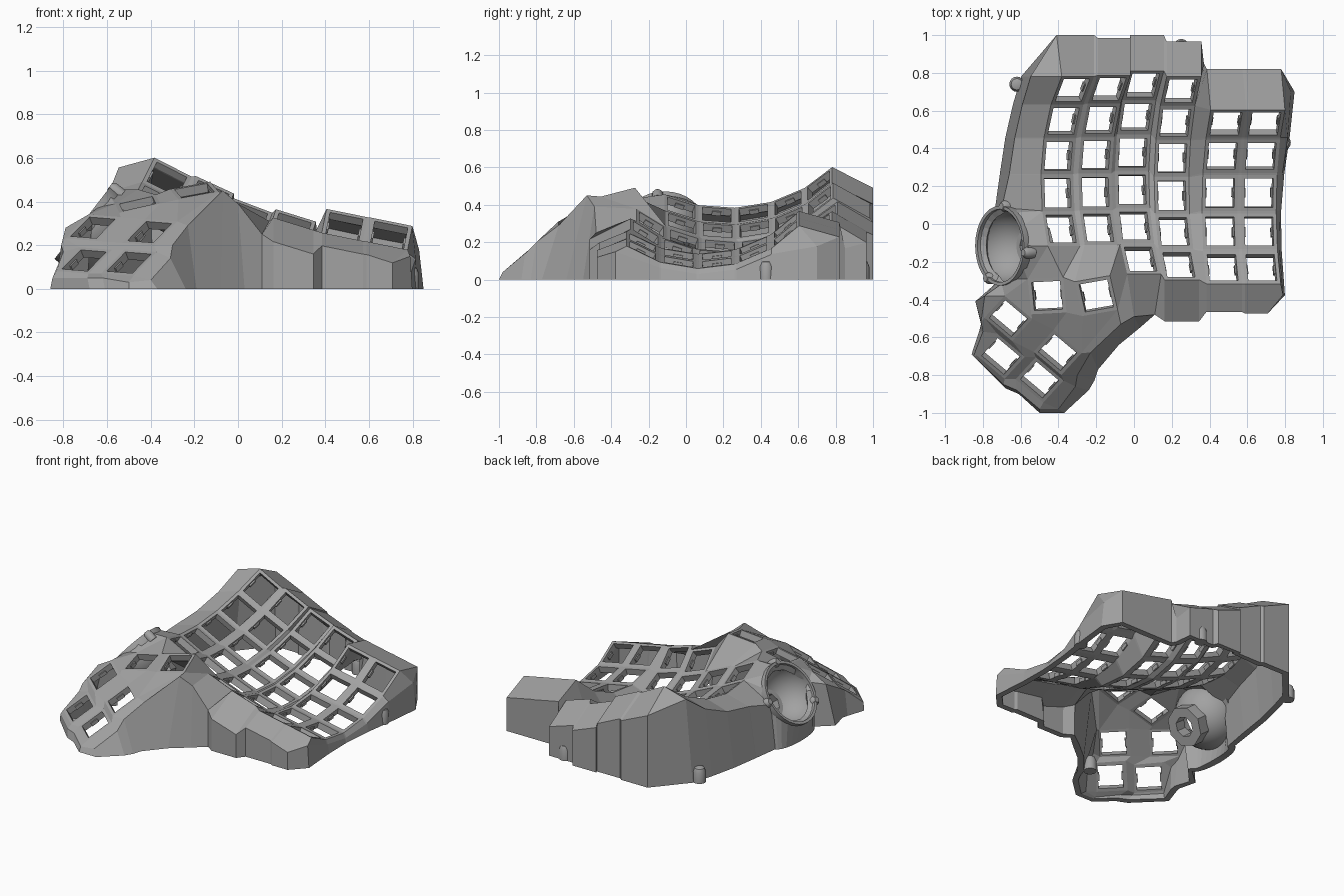
import bpy, bmesh, math
from mathutils import Vector as V, Matrix

if "Cube" in bpy.data.objects:
    bpy.data.objects.remove(bpy.data.objects["Cube"])

grey = bpy.data.materials.new("grey plastic")
grey.diffuse_color = (0.36, 0.36, 0.36, 1)
grey.use_nodes = True
grey.node_tree.nodes["Principled BSDF"].inputs["Base Color"].default_value = grey.diffuse_color


def finish(name, bm):
    mesh = bpy.data.meshes.new(name)
    bm.to_mesh(mesh)
    bm.free()
    mesh.materials.append(grey)
    ob = bpy.data.objects.new(name, mesh)
    bpy.context.collection.objects.link(ob)
    return ob


# ---- key frames: each is (centre, u, v, n) ----
HALF, HOLE = 0.096, 0.077
COLS = [  # x, y, z of the bowl bottom, tilt, radius, first angle, pitch, rows
    (-.405, .225, .345, .47, .75, .70, .26, range(0, 5)),
    (-.205, .23, .26, .43, .75, .70, .26, range(0, 5)),
    (-.01, .25, .175, .36, .80, .65, .245, range(0, 6)),
    (.20, .22, .125, .30, .80, .65, .245, range(0, 6)),
    (.455, .08, .125, .20, .70, .70, .29, range(1, 6)),
    (.66, .08, .085, .20, .70, .70, .29, range(1, 6))]
keys = {}
for c, (x, y, z, tilt, R, a0, pitch, rows) in enumerate(COLS):
    rot = Matrix.Rotation(tilt, 3, 'Y')
    for r in rows:
        a = a0 - pitch * (r - rows[0])
        o = V((x, y, z)) + rot @ V((0, R * math.sin(a), R * (1 - math.cos(a))))
        m = rot @ Matrix.Rotation(a, 3, 'X')
        keys[c, r] = (o, m.col[0], m.col[1], m.col[2])


def add_thumb(name, o, u, v):
    u = V(u).normalized()
    n = u.cross(V(v)).normalized()
    keys[name] = (V(o), u, n.cross(u), n)


add_thumb('A', (-.46, -.38, .39), (.97, .05, .22), (-.15, .97, .2))
add_thumb('B', (-.20, -.38, .45), (.97, .17, .18), (-.2, .95, .25))
for name, o in zip('CDEF', [(-.665, -.50, .28), (-.405, -.68, .26),
                            (-.705, -.70, .13), (-.50, -.825, .12)]):
    add_thumb(name, o, (.76, -.64, -.06), (.48, .66, .57))


def P(k, su, sv, h=HALF):
    o, u, v, n = keys[k]
    return o + u * su * h + v * sv * h


def T(s):  # thumb corner such as 'A0', counted from front left
    return P(s[0], *[(-1, -1), (1, -1), (1, 1), (-1, 1)][int(s[1])])


# ---- shell surface ----
bm = bmesh.new()


def face(*pts):
    clean = []
    for p in pts:
        if all((p - q).length > 1e-4 for q in clean):
            clean.append(p)
    if len(clean) > 2:
        bm.faces.new([bm.verts.new(p) for p in clean])


def patch(stations):
    for s, t in zip(stations, stations[1:]):
        for i in range(len(s) - 1):
            face(s[i], s[i + 1], t[i + 1], t[i])


SQ = [(-1, -1), (1, -1), (1, 1), (-1, 1)]
for k in keys:  # square frames around the key holes
    for (a, b), (c, d) in zip(SQ, SQ[1:] + SQ[:1]):
        face(P(k, a, b), P(k, c, d), P(k, c, d, HOLE), P(k, a, b, HOLE))
for c in range(6):  # webs between keys
    for r in range(6):
        h, e, s, d = (c, r), (c + 1, r), (c, r + 1), (c + 1, r + 1)
        if h in keys and e in keys:
            face(P(h, 1, 1), P(h, 1, -1), P(e, -1, -1), P(e, -1, 1))
        if h in keys and s in keys:
            face(P(h, -1, -1), P(s, -1, 1), P(s, 1, 1), P(h, 1, -1))
        face(*[P(k, *q) for k, q in ((h, (1, -1)), (s, (1, 1)), (d, (-1, 1)), (e, (-1, -1)))
               if k in keys])

# thumb webs and the bridge to the finger bowl
for web in ("C1 D0 D3 C2", "E1 F0 F3 E2", "E3 E2 C1 C0", "F3 F2 D1 D0", "E2 F3 D0 C1",
            "A1 B0 B3 A2", "C2 A0 A3 C3", "C2 D3 A1 A0", "D3 D2 B0 A1", "D2 B1 B0"):
    face(*[T(s) for s in web.split()])
g0l, g0r = P((0, 4), -1, -1), P((0, 4), 1, -1)
g1l, g1r = P((1, 4), -1, -1), P((1, 4), 1, -1)
g2t, g2b = P((2, 5), -1, 1), P((2, 5), -1, -1)
face(T('A3'), T('A2'), g0l)
face(T('A2'), g0r, g0l)
face(T('A2'), T('B3'), g1l, g0r)
face(T('B3'), T('B2'), g1r, g1l)
face(g1r, T('B2'), g2t)
face(T('B2'), T('B1'), g2b, g2t)

# ball socket ring
C = V((-.70, -.115, .295))
N = V((-.79, 0, .61)).normalized()
B = V((N.z, 0, -N.x))


def ring(deg, r=.202):
    a = math.radians(deg)
    return C + r * (math.cos(a) * V((0, 1, 0)) + math.sin(a) * B)


inner = [T('C3'), T('A3'), T('A3'), g0l, P((0, 4), -1, 1), P((0, 3), -1, -1), P((0, 3), -1, -1)]
patch([[p, ring(180 - 30 * i)] for i, p in enumerate(inner)])


def socket_base(deg):
    p = ring(deg)
    return V((-.735 + .06 * math.sin(math.radians(deg)), p.y, 0))


patch([[ring(-d), socket_base(-d)] for d in range(0, 181, 15)])


# outer walls: each station is inner edge, rim, foot
def st(p, rim, foot=None):
    rim = V(rim)
    return [p, rim, V((foot[0], foot[1], 0)) if foot else V((rim.x, rim.y, 0))]


wall = [[P((0, 3), -1, -1), ring(0), socket_base(0)]]
for r in (3, 2, 1, 0):  # left, following a smooth curve
    for sv in ((-1, 1) if r < 3 else (1,)):
        p = P((0, r), -1, sv)
        x = -.725 + .21 * p.y * p.y
        wall.append(st(p, (x + .05, p.y, p.z - .045), (x, p.y)))
for c, y in enumerate((1.0, .985, 1.0, .965)):  # back of the long columns
    for su in (-1, 1):
        p = P((c, 0), su, 1)
        wall.append(st(p, (-.41 if (c, su) == (0, -1) else p.x, y, p.z - .11)))
p = P((3, 0), 1, -1)
wall.append(st(p, (.37, .85, p.z - .03)))
for c in (4, 5):  # back of the short columns
    for su in (-1, 1):
        p = P((c, 1), su, 1)
        wall.append(st(p, (p.x - .02, .82, p.z - .06)))
p = P((5, 1), 1, 1)
wall.append(st(p, (.83, .70, p.z - .11), (.85, .70)))
for r in range(1, 6):  # right
    for sv in (1, -1):
        p = P((5, r), 1, sv)
        if (r, sv) != (1, 1):
            w = .012 + .06 * max(0, p.y)
            y = p.y - (.06 if (r, sv) == (5, -1) else 0)
            wall.append(st(p, (p.x + w, y, p.z - .03), (p.x + w + .01, y)))
for c, y, dz in ((5, -.475, .06), (4, -.465, .06), (3, -.515, .11)):  # front
    for su in (1, -1):
        p = P((c, 5), su, -1)
        x = p.x - (.07 if (c, su) == (5, 1) else 0)
        wall.append(st(p, (x, y, p.z - dz)))
wall.append(st(P((2, 5), 1, -1), (.11, -.48, .25)))
for s, rim, foot in (  # around the thumb cluster
        (None, (.0, -.49, .39), (.03, -.55)),
        ('B1', (-.07, -.53, .45), (-.08, -.64)),
        ('D2', (-.23, -.68, .29), (-.19, -.77)),
        ('D1', (-.30, -.80, .20), (-.21, -.83)),
        ('F2', (-.31, -.86, .14), (-.24, -.88)),
        ('F1', (-.40, -.98, .04), (-.37, -1.0)),
        ('F1', (-.50, -.98, .03), (-.50, -1.0)),
        ('F0', (-.62, -.88, .05), (-.61, -.90)),
        ('E1', (-.69, -.85, .05), (-.68, -.87)),
        ('E0', (-.85, -.70, .05), (-.86, -.69)),
        ('E3', (-.80, -.57, .17), (-.82, -.57)),
        ('C0', (-.81, -.52, .20), (-.81, -.53)),
        ('C3', (-.79, -.38, .28), (-.84, -.41))):
    wall.append(st(T(s) if s else g2b, rim, foot))
wall.append([ring(180), ring(180), socket_base(180)])
patch(wall)

bmesh.ops.remove_doubles(bm, verts=bm.verts, dist=0.0005)
bmesh.ops.recalc_face_normals(bm, faces=bm.faces)
bm.faces.ensure_lookup_table()
if bm.faces[0].normal.z < 0:
    bmesh.ops.reverse_faces(bm, faces=bm.faces)
shell = finish("case_shell", bm)
bpy.context.view_layer.objects.active = shell
mod = shell.modifiers.new("thickness", 'SOLIDIFY')
mod.thickness, mod.offset = 0.042, -1
bpy.ops.object.modifier_apply(modifier=mod.name)
for v in shell.data.vertices:
    v.co.z = max(v.co.z, 0)


# ---- turned parts: profile of (radius, height) about an axis ----
def lathe(name, profile, origin, axis, n, closed=True):
    bm = bmesh.new()
    q = V(axis).to_track_quat('Z', 'Y')
    rings = [[bm.verts.new(V(origin) + q @ V((r * math.cos(2 * math.pi * i / n),
              r * math.sin(2 * math.pi * i / n), h))) for i in range(n)] for r, h in profile]
    for a, b in zip(rings, rings[1:] + (rings[:1] if closed else [])):
        for i in range(n):
            bm.faces.new((a[i], a[(i + 1) % n], b[(i + 1) % n], b[i]))
    bmesh.ops.remove_doubles(bm, verts=bm.verts, dist=1e-5)
    bmesh.ops.recalc_face_normals(bm, faces=bm.faces)
    ob = finish(name, bm)
    bpy.context.view_layer.objects.active = ob
    ob.select_set(True)
    bpy.ops.object.shade_smooth_by_angle(angle=math.radians(35))
    ob.select_set(False)
    return ob


def arc(r, angles):
    return [(r * math.cos(math.radians(a)), -r * math.sin(math.radians(a))) for a in angles]


lathe("ball_socket", arc(.212, range(-4, 69, 8)) + arc(.194, range(68, -5, -8)), C, N, 32)
lathe("sensor_mount", [(.13, -.17), (.13, -.25), (.065, -.25), (.065, -.17)], C, N, 8)
for i, deg in enumerate((5, 100, 215)):  # bearing holders on the socket rim
    lathe("bearing_holder_%d" % i, [(0, -.05), (.03, -.05), (.03, 0), (.018, .018), (0, .018)],
          ring(deg, .21), N, 12, False)
# screw bosses at the foot of the walls
for i, (x, y) in enumerate(((-.62, .74), (.25, .94), (.79, .43), (-.25, -.72))):
    lathe("screw_boss_%d" % i, [(0, 0), (.04, 0), (.04, .07), (.03, .095), (0, .105)],
          (x, y, 0), (0, 0, 1), 16, False)

# switch clips on both sides of every key hole
bm = bmesh.new()
for k, (o, u, v, n) in keys.items():
    m = Matrix((u, v, n)).transposed().to_4x4()
    for s in (-1, 1):
        mat = Matrix.Translation(o + u * s * HOLE - n * .03) @ m @ Matrix.Diagonal((.016, .05, .024, 1))
        bmesh.ops.create_cube(bm, size=1, matrix=mat)
finish("switch_clips", bm)
